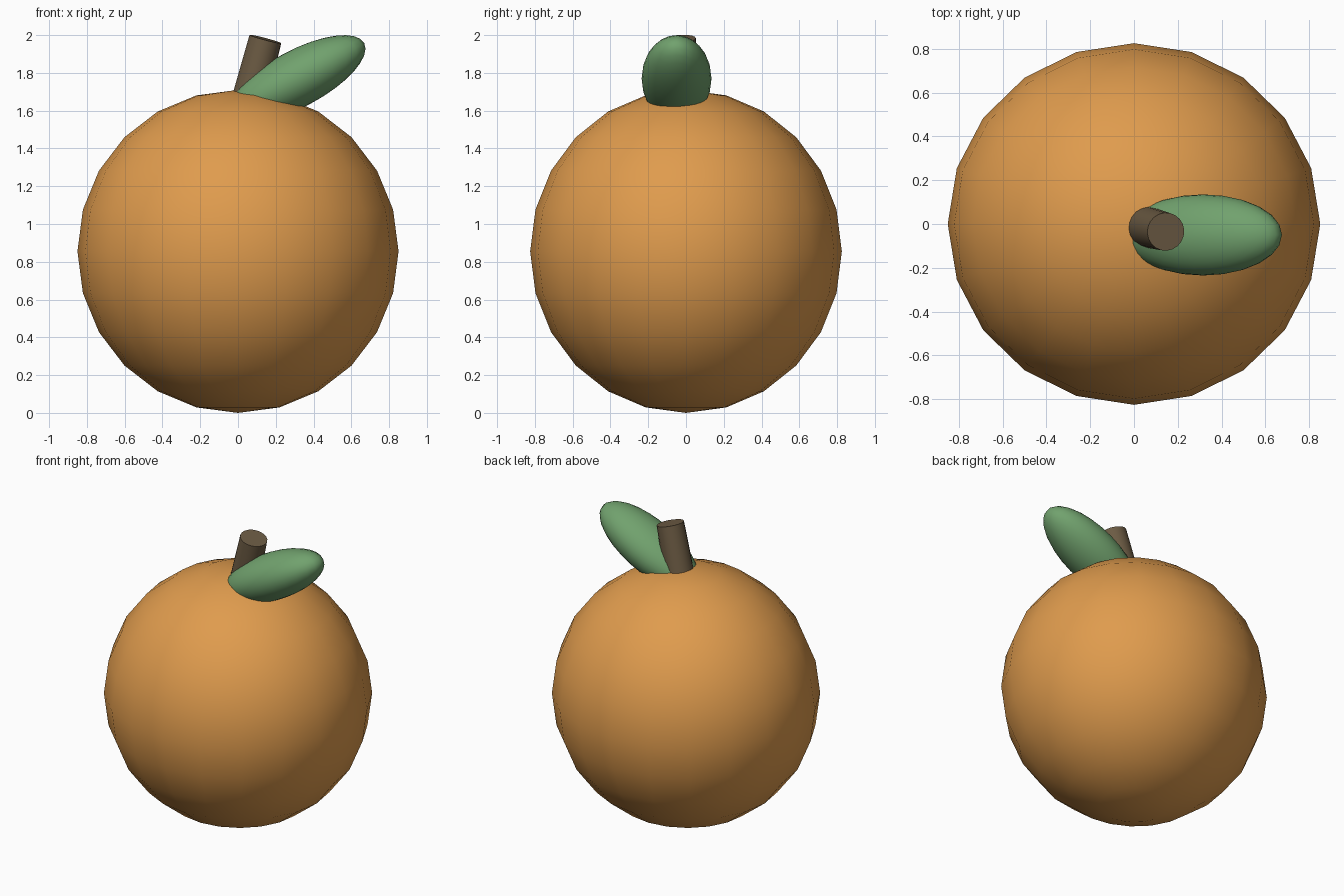
import bpy
from math import radians
from mathutils import Vector

cube = bpy.data.objects.get("Cube")
if cube:
    bpy.data.objects.remove(cube, do_unlink=True)


def material(name, rgb):
    mat = bpy.data.materials.new(name)
    mat.use_nodes = True
    color = (*rgb, 1.0)
    mat.diffuse_color = color
    mat.node_tree.nodes["Principled BSDF"].inputs["Base Color"].default_value = color
    return mat


def finish(name, mat, angle):
    obj = bpy.context.object
    obj.name = name
    obj.data.materials.append(mat)
    bpy.ops.object.transform_apply(location=False, rotation=True, scale=True)
    bpy.ops.object.shade_smooth_by_angle(angle=radians(angle))
    return obj


def ellipsoid(name, center, radii, mat, segments, rings, tilt=0):
    bpy.ops.mesh.primitive_uv_sphere_add(
        segments=segments, ring_count=rings, radius=1,
        location=center, rotation=(0, radians(tilt), 0))
    bpy.context.object.scale = radii
    return finish(name, mat, 60)


def tapered_rod(name, start, end, r_start, r_end, mat):
    start, end = Vector(start), Vector(end)
    axis = end - start
    bpy.ops.mesh.primitive_cone_add(
        vertices=20, radius1=r_start, radius2=r_end, depth=axis.length,
        location=(start + end) / 2,
        rotation=axis.to_track_quat("Z", "Y").to_euler())
    return finish(name, mat, 40)


orange = material("orange peel", (0.74, 0.33, 0.075))
green = material("leaf green", (0.165, 0.36, 0.155))
brown = material("stem brown", (0.15, 0.105, 0.057))

# Round fruit body, slightly narrower front to back
ellipsoid("fruit_body", (0, 0, 0.855), (0.85, 0.825, 0.855), orange, 20, 12)

# Leaning stem with a flat cut top
tapered_rod("stem", (0.045, -0.01, 1.6), (0.145, -0.035, 1.979), 0.095, 0.087, brown)

# Plump leaf rising to the left of the stem
ellipsoid("leaf", (0.315, -0.05, 1.77), (0.4, 0.185, 0.15), green, 24, 16, tilt=-28)
